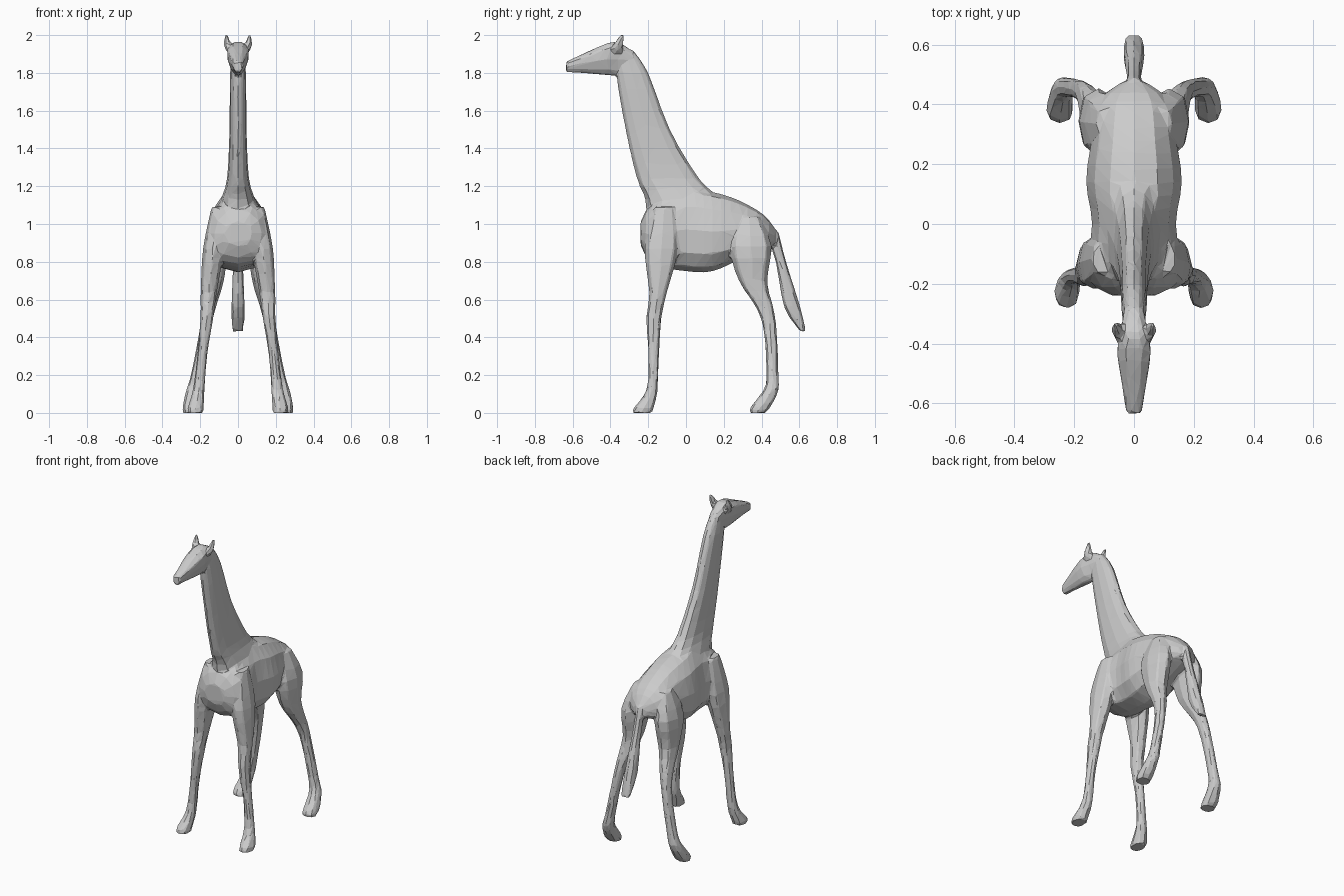
import bpy, bmesh, math
from mathutils import Vector

default_cube = bpy.data.objects.get("Cube")
if default_cube:
    bpy.data.objects.remove(default_cube, do_unlink=True)

# One plain colour for the whole hide
grey = (0.6, 0.6, 0.6, 1)
hide = bpy.data.materials.new("plain grey")
hide.use_nodes = True
hide.diffuse_color = grey
hide.node_tree.nodes["Principled BSDF"].inputs["Base Color"].default_value = grey

bm = bmesh.new()


def smooth_path(stations, steps=3):
    """Ease extra stations between the given ones with a Catmull-Rom curve."""
    points = [Vector(station) for station in stations]
    padded = [points[0]] + points + [points[-1]]
    path = []
    for before, start, end, after in zip(padded, padded[1:], padded[2:], padded[3:]):
        start_pull = (end - before) / 2
        end_pull = (after - start) / 2
        for step in range(steps):
            t = step / steps
            blend = t * t * (3 - 2 * t)
            point = start.lerp(end, blend)
            point += start_pull * t * (1 - t) ** 2 - end_pull * t * t * (1 - t)
            path.append(point)
    return path + [points[-1]]


def squared(value):
    """Push a sine or cosine outwards for a slightly boxy ring."""
    return math.copysign(abs(value) ** 0.85, value)


def cross_section(station, upright, sides, mirror, flare):
    """Ring of vertices; upright rings face along y, flare widens their top."""
    along, low, high, half_width, middle = station
    ring = []
    for index in range(sides):
        angle = math.tau * index / sides
        rise = squared(math.sin(angle))
        x = mirror * (middle + half_width * squared(math.cos(angle)) * (1 + flare * rise))
        across = (low + high) / 2 + (high - low) / 2 * rise
        position = (x, along, across) if upright else (x, across, along)
        ring.append(bm.verts.new(position))
    return ring


def loft(stations, upright=False, sides=12, mirror=1, flare=0):
    """Closed skin over stations of (along, low, high, half width, middle x)."""
    rings = [cross_section(station, upright, sides, mirror, flare)
             for station in smooth_path(stations)]
    faces = [bm.faces.new(rings[0]), bm.faces.new(rings[-1])]
    for ring, following in zip(rings, rings[1:]):
        for index in range(sides):
            after = (index + 1) % sides
            faces.append(bm.faces.new((ring[index], ring[after],
                                       following[after], following[index])))
    bmesh.ops.recalc_face_normals(bm, faces=faces)


def build_torso():
    chest = (-0.24, 0.89, 1.01, 0.07, 0)
    shoulders = (-0.18, 0.79, 1.11, 0.155, 0)
    ribs = (0, 0.75, 1.19, 0.14, 0)
    belly = (0.14, 0.75, 1.17, 0.16, 0)
    loin = (0.28, 0.81, 1.125, 0.142, 0)
    haunch = (0.41, 0.86, 1.05, 0.12, 0)
    rump = (0.475, 0.89, 0.97, 0.04, 0)
    loft([chest, shoulders, ribs, belly, loin, haunch, rump], upright=True, flare=-0.12)


def build_neck():
    root = (1, -0.21, 0.2, 0.12, 0)
    withers = (1.13, -0.215, 0.18, 0.09, 0)
    lower = (1.24, -0.26, 0.07, 0.058, 0)
    middle = (1.5, -0.32, -0.085, 0.045, 0)
    upper = (1.8, -0.37, -0.2, 0.042, 0)
    nape = (1.92, -0.36, -0.28, 0.025, 0)
    loft([root, withers, lower, middle, upper, nape])


def build_head():
    muzzle = (-0.635, 1.8, 1.86, 0.025, 0)
    nose = (-0.54, 1.797, 1.905, 0.04, 0)
    brow = (-0.43, 1.787, 1.955, 0.056, 0)
    crown = (-0.36, 1.785, 1.965, 0.043, 0)
    poll = (-0.28, 1.82, 1.915, 0.033, 0)
    loft([muzzle, nose, brow, crown, poll], upright=True, sides=10, flare=0.3)


def build_tail():
    dock = (0.96, 0.42, 0.49, 0.026, 0)
    stem = (0.8, 0.475, 0.53, 0.026, 0)
    tuft = (0.56, 0.52, 0.605, 0.036, 0)
    tip = (0.432, 0.605, 0.635, 0.032, 0)
    loft([dock, stem, tuft, tip], sides=8)


def build_front_leg(mirror):
    shoulder = (1.09, -0.17, -0.06, 0.035, 0.105)
    upper_arm = (0.87, -0.22, -0.04, 0.055, 0.13)
    forearm = (0.64, -0.195, -0.1, 0.043, 0.155)
    knee = (0.5, -0.21, -0.13, 0.034, 0.165)
    cannon = (0.3, -0.2, -0.143, 0.026, 0.19)
    pastern = (0.12, -0.21, -0.15, 0.032, 0.208)
    hoof = (0.03, -0.275, -0.17, 0.042, 0.224)
    sole = (0, -0.285, -0.18, 0.042, 0.224)
    loft([shoulder, upper_arm, forearm, knee, cannon, pastern, hoof, sole],
         sides=8, mirror=mirror)


def build_hind_leg(mirror):
    hip = (1.04, 0.28, 0.39, 0.035, 0.09)
    thigh = (0.88, 0.23, 0.455, 0.065, 0.118)
    stifle = (0.7, 0.28, 0.43, 0.053, 0.128)
    gaskin = (0.55, 0.375, 0.465, 0.036, 0.155)
    hock = (0.42, 0.413, 0.482, 0.029, 0.178)
    cannon = (0.2, 0.425, 0.49, 0.03, 0.22)
    pastern = (0.12, 0.41, 0.49, 0.037, 0.238)
    hoof = (0.035, 0.345, 0.45, 0.045, 0.248)
    sole = (0, 0.335, 0.42, 0.045, 0.248)
    loft([hip, thigh, stifle, gaskin, hock, cannon, pastern, hoof, sole],
         sides=8, mirror=mirror)


def build_ear(mirror):
    base = (1.91, -0.4, -0.34, 0.022, 0.038)
    fold = (1.95, -0.385, -0.33, 0.02, 0.055)
    tip = (2.006, -0.345, -0.325, 0.006, 0.062)
    loft([base, fold, tip], sides=6, mirror=mirror)


build_torso()
build_neck()
build_head()
build_tail()
for mirror in (-1, 1):
    build_front_leg(mirror)
    build_hind_leg(mirror)
    build_ear(mirror)

mesh = bpy.data.meshes.new("body_skin")
bm.to_mesh(mesh)
bm.free()
mesh.materials.append(hide)
body = bpy.data.objects.new("body_skin", mesh)
bpy.context.collection.objects.link(body)

# Fuse the parts into one skin, relax the joins, then break it into flat facets
fuse = body.modifiers.new("fuse", "REMESH")
fuse.mode = "VOXEL"
fuse.voxel_size = 0.009
relax = body.modifiers.new("relax", "SMOOTH")
relax.iterations = 3
facet = body.modifiers.new("facet", "DECIMATE")
facet.ratio = 0.035
